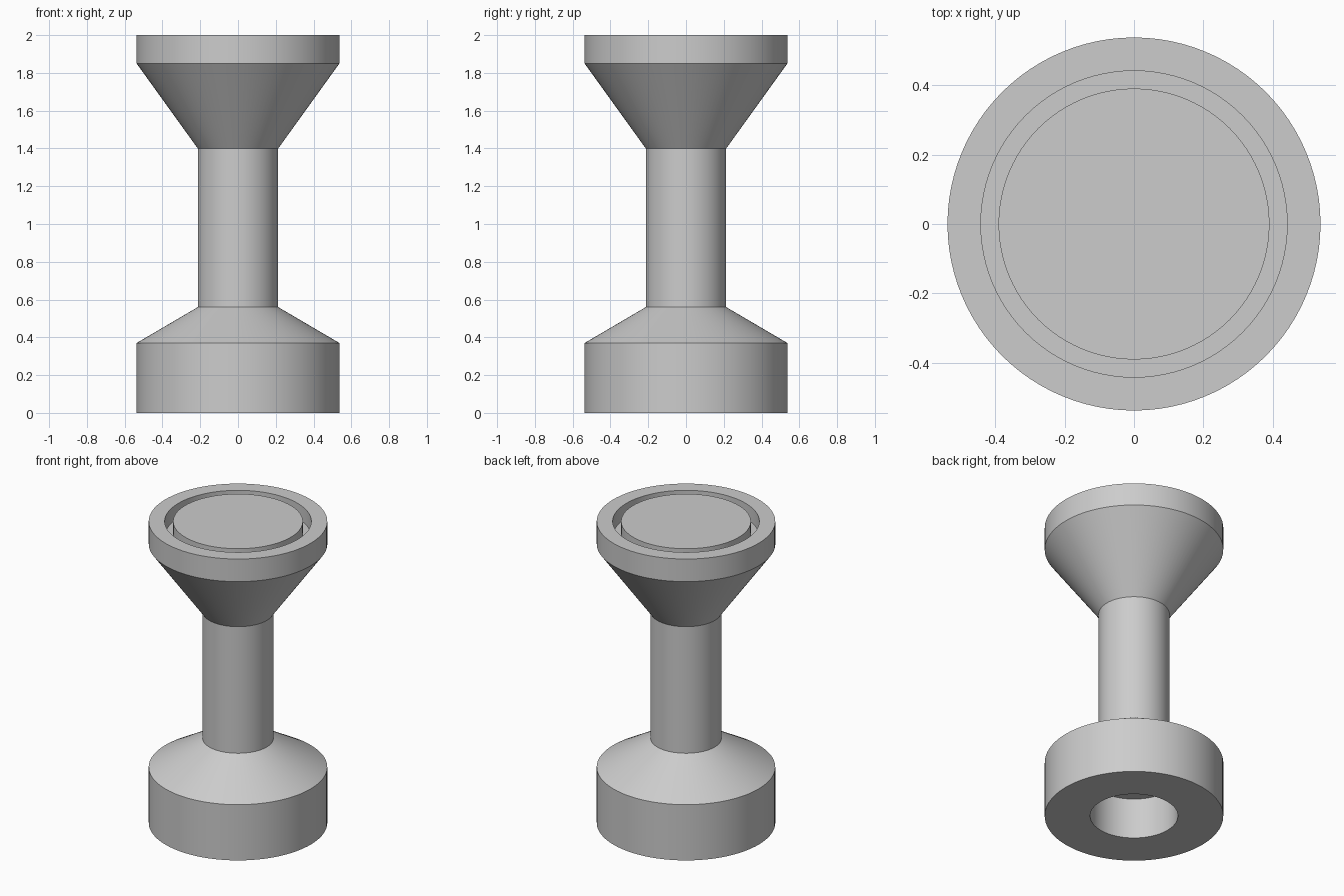
import bpy, bmesh, math

if "Cube" in bpy.data.objects:
    bpy.data.objects.remove(bpy.data.objects["Cube"])

SEGMENTS = 96

# The single light grey colour
grey = bpy.data.materials.new("light_grey")
grey.diffuse_color = (0.604, 0.604, 0.604, 1)
grey.use_nodes = True
grey.node_tree.nodes["Principled BSDF"].inputs["Base Color"].default_value = grey.diffuse_color


def lathe(name, profile):
    """Revolve an (r, z) profile, starting and ending on the axis, around z."""
    bm = bmesh.new()
    rings = []
    for r, z in profile:
        if r == 0:
            rings.append([bm.verts.new((0, 0, z))] * SEGMENTS)
        else:
            rings.append([bm.verts.new((r * math.cos(a), r * math.sin(a), z))
                          for a in (2 * math.pi * i / SEGMENTS for i in range(SEGMENTS))])
    for low, high in zip(rings, rings[1:]):
        for i in range(SEGMENTS):
            j = (i + 1) % SEGMENTS
            # dict.fromkeys drops the repeated axis vertex
            bm.faces.new(list(dict.fromkeys((low[i], low[j], high[j], high[i]))))
    bmesh.ops.recalc_face_normals(bm, faces=bm.faces)
    mesh = bpy.data.meshes.new(name)
    bm.to_mesh(mesh)
    bm.free()
    mesh.materials.append(grey)
    obj = bpy.data.objects.new(name, mesh)
    bpy.context.collection.objects.link(obj)
    bpy.ops.object.select_all(action='DESELECT')
    obj.select_set(True)
    bpy.context.view_layer.objects.active = obj
    bpy.ops.object.shade_smooth_by_angle(angle=math.radians(25))
    return obj


# Waisted pedestal: socket underneath, base, neck, flared head, ring groove on top
lathe("pedestal", [
    (0, 0.27), (0.264, 0.27), (0.264, 0),      # socket
    (0.537, 0), (0.537, 0.37),                 # base
    (0.213, 0.56), (0.213, 1.40),              # neck
    (0.537, 1.85), (0.537, 2.0),               # head
    (0.441, 2.0), (0.441, 1.9), (0.39, 1.9),   # groove
    (0.39, 2.0), (0, 2.0),                     # central disc
])
